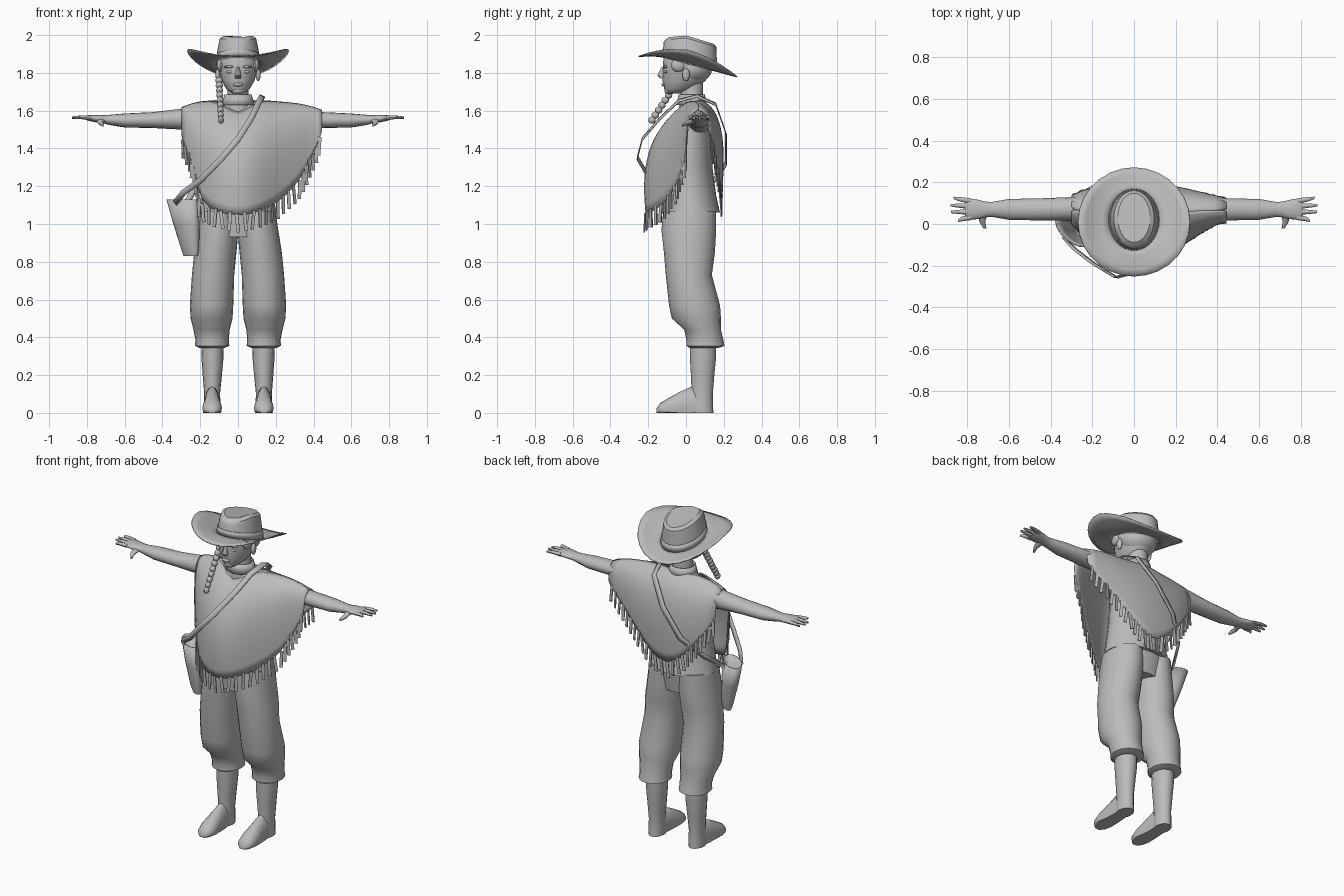
import bpy, bmesh, math, random
from mathutils import Vector, Matrix

random.seed(4)
default = bpy.data.objects.get("Cube")
if default:
    bpy.data.objects.remove(default, do_unlink=True)

GREY = (0.5, 0.5, 0.5, 1)
mat = bpy.data.materials.new("plain grey")
mat.use_nodes = True
mat.diffuse_color = GREY
mat.node_tree.nodes["Principled BSDF"].inputs["Base Color"].default_value = GREY


def finish(name, bm, thickness=0, subdivide=0, angle=45):
    """Turn a bmesh into a shaded, coloured object."""
    bmesh.ops.recalc_face_normals(bm, faces=bm.faces)
    mesh = bpy.data.meshes.new(name)
    bm.to_mesh(mesh)
    bm.free()
    mesh.materials.append(mat)
    mesh.shade_smooth()
    mesh.set_sharp_from_angle(angle=math.radians(angle))
    obj = bpy.data.objects.new(name, mesh)
    bpy.context.scene.collection.objects.link(obj)
    if subdivide:
        mod = obj.modifiers.new("subdivide", 'SUBSURF')
        mod.levels = mod.render_levels = subdivide
    if thickness:
        obj.modifiers.new("thickness", 'SOLIDIFY').thickness = thickness
    return obj


def skin(name, rings, closed=True, caps=(True, True), **opts):
    """Bridge successive rings (or open rows) of points."""
    bm = bmesh.new()
    rows = [[bm.verts.new(p) for p in ring] for ring in rings]
    for a, b in zip(rows, rows[1:]):
        for i in range(len(a) if closed else len(a) - 1):
            j = (i + 1) % len(a)
            bm.faces.new((a[i], a[j], b[j], b[i]))
    if closed:
        for row, wanted in zip((rows[0], rows[-1]), caps):
            if wanted:
                bm.faces.new(row)
    return finish(name, bm, **opts)


def loft(name, sections, axis=2, side=1, n=16, caps=(True, True), **opts):
    """Ellipses (x, y, z, radius, radius) stacked along one axis."""
    u, v = [k for k in range(3) if k != axis]
    rings = []
    for *centre, ru, rv in sections:
        ring = []
        for i in range(n):
            a = math.tau * i / n
            p = Vector(centre)
            p[u] += ru * math.cos(a)
            p[v] += rv * math.sin(a)
            p.x *= side
            p.z = max(p.z, 0)
            ring.append(p)
        rings.append(ring)
    return skin(name, rings, caps=caps, **opts)


def blob(name, centre, radii, segments=12):
    bm = bmesh.new()
    bmesh.ops.create_uvsphere(bm, u_segments=segments, v_segments=8, radius=1,
                              matrix=Matrix.Translation(centre) @ Matrix.Diagonal((*radii, 1)))
    return finish(name, bm)


# Head, neck and face
loft("head", [(0, -.07, 1.69, .03, .035), (0, -.035, 1.715, .062, .08), (0, -.01, 1.76, .088, .115),
              (0, .003, 1.82, .105, .126), (0, .005, 1.87, .11, .125), (0, .01, 1.92, .09, .11)], n=20, angle=60)
loft("neck", [(0, .03, 1.58, .075, .07), (0, .03, 1.68, .057, .06), (0, .03, 1.76, .055, .06)])
loft("nose", [(0, -.12, 1.83, .008, .01), (0, -.128, 1.785, .017, .024), (0, -.12, 1.77, .016, .014)], n=8)
blob("lips", (0, -.118, 1.738), (.026, .013, .01))
blob("chin", (0, -.09, 1.706), (.03, .025, .02))
blob("hair", (0, .032, 1.825), (.113, .108, .085), 16)
for s, label in ((1, "left"), (-1, "right")):
    blob(label + "_eye", (s * .042, -.106, 1.805), (.02, .01, .008))
    blob(label + "_brow", (s * .045, -.11, 1.832), (.03, .012, .007))
    blob(label + "_ear", (s * .107, .0, 1.79), (.013, .02, .034))
    blob(label + "_sideburn", (s * .093, -.04, 1.84), (.02, .04, .035))

# Braid of beads tapering over the right shoulder
for i in range(9):
    t = i / 8
    blob("braid_bead", (-.1 + .01 * t, -.04 - .14 * t, 1.76 - .21 * t), (.02 - .004 * t, .02, .019), 8)

# Hat with curled brim, tilted back
SIDES = 28


def hat_ring(cy, rx, ry, height):
    ring = []
    for i in range(SIDES):
        a = math.tau * i / SIDES
        x, y = rx * math.cos(a), cy + ry * math.sin(a)
        ring.append((x, y, height(y, a)))
    return ring


def brim_height(k):
    return lambda y, a: 1.855 - .27 * y + k ** 1.5 * (.07 * math.cos(a) ** 2 + .034 * min(0, math.sin(a)))


skin("hat_brim", [hat_ring(.02 - .01 * k, .115 + .152 * k, .14 + .122 * k, brim_height(k))
                  for k in (0, .25, .5, .75, 1)], caps=(False, False), thickness=.006)
skin("hat_crown", [hat_ring(.02, .12, .145, brim_height(0)),
                   hat_ring(.022, .106, .14, lambda y, a: 1.94 - .2 * y),
                   hat_ring(.025, .097, .136, lambda y, a: 1.985 - .2 * abs(y) - .1 * y),
                   hat_ring(.03, .078, .118, lambda y, a: 1.998 - .2 * abs(y) - .1 * y)], caps=(False, True), angle=30)
skin("hat_band", [hat_ring(.02, .124, .149, brim_height(0)),
                  hat_ring(.02, .118, .147, lambda y, a: 1.893 - .25 * y)], caps=(False, False), thickness=.004)

# Shirt body and collar
loft("shirt", [(0, .05, 1.65, .08, .05), (0, .05, 1.61, .18, .08), (0, .03, 1.5, .18, .11), (0, .012, 1.3, .165, .128),
               (0, .015, 1.15, .185, .145), (0, .025, 1.06, .205, .155), (0, .02, 1.06, .19, .135),
               (0, .015, .93, .17, .12)], n=24)
loft("collar", [(0, .03, 1.63, .088, .08), (0, .03, 1.685, .072, .07)], caps=(False, False), thickness=.005)

# Limbs, made once per side
for s, label in ((1, "left"), (-1, "right")):
    loft(label + "_trouser_leg", [
        (.1, .02, 1.07, .098, .14), (.105, .015, .97, .108, .145), (.12, .018, .85, .112, .135),
        (.132, .015, .73, .112, .122), (.14, .045, .57, .115, .135), (.14, .055, .5, .111, .13),
        (.14, .088, .44, .096, .097), (.137, .1, .385, .088, .098), (.137, .103, .355, .091, .101),
        (.137, .095, .343, .065, .075)], side=s, n=20)
    loft(label + "_boot_shaft", [
        (.135, .09, .4, .058, .07), (.135, .09, .3, .059, .07), (.136, .088, .2, .051, .062),
        (.137, .086, .1, .042, .056), (.137, .083, .04, .045, .06), (.137, .083, 0, .045, .062)], side=s)
    loft(label + "_boot_foot", [
        (.137, .1, .03, .04, .06), (.137, .03, .03, .042, .11), (.137, -.035, .03, .046, .08),
        (.137, -.09, .025, .052, .055), (.137, -.135, .018, .043, .035), (.137, -.157, .01, .02, .014)],
         axis=1, side=s)
    loft(label + "_arm", [
        (.12, .07, 1.56, .07, .08), (.3, .073, 1.555, .056, .055), (.45, .07, 1.55, .053, .042),
        (.6, .07, 1.548, .05, .037), (.68, .07, 1.551, .036, .027), (.71, .07, 1.554, .037, .022),
        (.75, .07, 1.558, .047, .02), (.79, .072, 1.561, .05, .015), (.81, .072, 1.562, .042, .009)],
         axis=0, side=s)
    for start, tip, reach in ((.11, .125, .865), (.085, .09, .88), (.058, .058, .877), (.032, .015, .845)):
        loft(label + "_finger", [(.78, start, 1.561, .013, .012), (.83, (start + tip) / 2, 1.565, .011, .01),
                                 (reach, tip, 1.563, .006, .006)], axis=0, side=s, n=8)
    loft(label + "_thumb", [(.725, .055, 1.552, .024, .015), (.728, .01, 1.536, .014, .012),
                            (.715, -.022, 1.522, .007, .007)], axis=1, side=s, n=8)

# Poncho: each station gives x, then (y, z) of top, bend and hem
FRONT = [(-.3, (.07, 1.62), (0, 1.61), (0, 1.45)), (-.24, (.06, 1.64), (-.08, 1.6), (-.07, 1.32)),
         (-.2, (.055, 1.65), (-.14, 1.58), (-.12, 1.1)), (-.1, (0, 1.66), (-.23, 1.5), (-.2, 1.06)),
         (0, (-.07, 1.56), (-.28, 1.42), (-.22, 1.04)), (.1, (0, 1.66), (-.24, 1.5), (-.2, 1.06)),
         (.2, (.055, 1.65), (-.16, 1.58), (-.12, 1.1)), (.33, (.065, 1.64), (-.06, 1.63), (-.04, 1.22)),
         (.4, (.065, 1.62), (-.01, 1.62), (0, 1.38)), (.445, (.065, 1.605), (.01, 1.6), (.005, 1.48))]
BACK = [(-.3, (.07, 1.62), (.14, 1.61), (.14, 1.45)), (-.2, (.055, 1.65), (.2, 1.61), (.18, 1.3)),
        (-.1, (.06, 1.66), (.23, 1.6), (.19, 1.18)), (0, (.1, 1.65), (.24, 1.6), (.188, 1.12)),
        (.1, (.06, 1.66), (.24, 1.6), (.188, 1.15)), (.2, (.055, 1.65), (.22, 1.6), (.175, 1.25)),
        (.33, (.065, 1.64), (.17, 1.62), (.15, 1.38)), (.445, (.065, 1.605), (.13, 1.6), (.125, 1.48))]


def drape(name, stations, rows=8):
    columns = []
    for x, top, bend, hem in stations:
        a, b, c = (Vector((x, *p)) for p in (top, bend, hem))
        ts = [i / rows for i in range(rows + 1)]
        columns.append([a * (1 - t) ** 2 + b * 2 * t * (1 - t) + c * t * t for t in ts])
    skin(name, columns, closed=False, thickness=.006, subdivide=1, angle=70)
    return [col[-1] for col in columns]


def fringe(name, hem, spacing=.043):
    """Thin strips hung at even steps along a hem."""
    bm = bmesh.new()
    left_over = spacing / 2
    for a, b in zip(hem, hem[1:]):
        along, length = (b - a).normalized(), (b - a).length
        while left_over < length:
            p = a + along * left_over
            turn = math.atan2(along.y, along.x) + random.uniform(-.3, .3)
            m = (Matrix.Translation(p - Vector((0, 0, .035))) @ Matrix.Rotation(turn, 4, 'Z')
                 @ Matrix.Rotation(random.uniform(-.15, .15), 4, 'Y') @ Matrix.Diagonal((.018, .005, .1, 1)))
            bmesh.ops.create_cube(bm, size=1, matrix=m)
            left_over += spacing
        left_over -= length
    finish(name, bm)


fringe("front_fringe", drape("poncho_front", FRONT))
fringe("back_fringe", drape("poncho_back", BACK))

# Shoulder bag on the right hip
bag = loft("bag", [(0, 0, 1.13, .095, .045), (.02, .01, 1, .076, .04), (.038, .02, .87, .05, .027),
                   (.04, .022, .835, .042, .018)], caps=(False, True), thickness=.006)
bag.location = (-.295, -.035, 0)
bag.rotation_euler.z = math.radians(-41)

# Strap across the chest, over the left shoulder and down the back
path = [Vector(p) for p in (
    (-.335, -.07, 1.11), (-.29, -.12, 1.165), (-.2, -.19, 1.23), (-.085, -.26, 1.35), (0, -.235, 1.45),
    (.07, -.14, 1.56), (.115, -.04, 1.655), (.13, .06, 1.68), (.11, .16, 1.635), (.01, .215, 1.48),
    (-.11, .215, 1.32), (-.22, .13, 1.2), (-.275, .01, 1.11))]
ribbon = []
for i, p in enumerate(path):
    tangent = path[min(i + 1, len(path) - 1)] - path[max(i - 1, 0)]
    across = tangent.cross(p - Vector((0, .03, 1.4))).normalized() * .016
    ribbon.append([p - across, p + across])
skin("bag_strap", ribbon, closed=False, thickness=.006)
